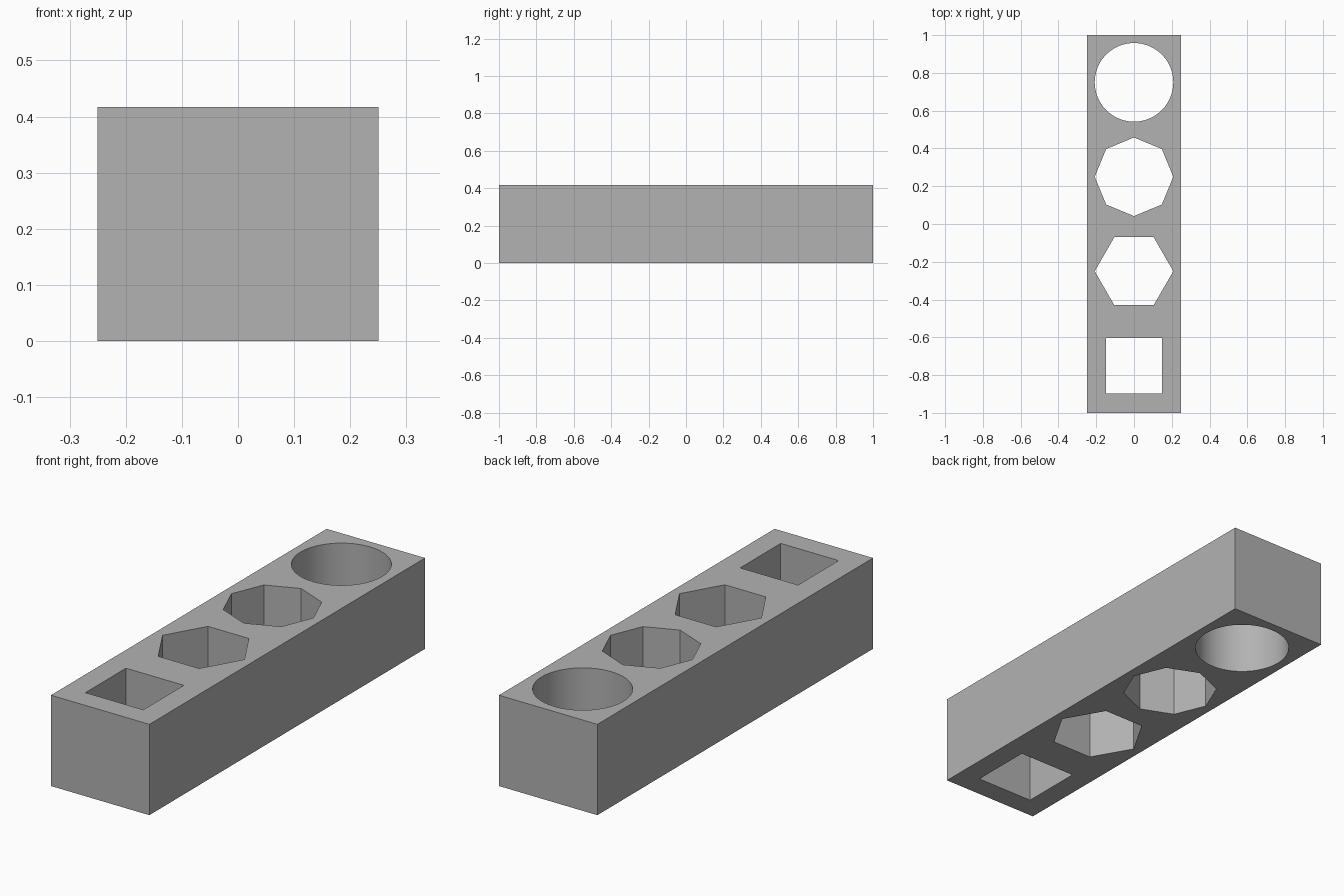
import bpy
import math

WIDTH, LENGTH, HEIGHT = 0.5, 2.0, 0.417
HOLE_RADIUS = 0.208

cube = bpy.data.objects.get("Cube")
if cube:
    bpy.data.objects.remove(cube, do_unlink=True)

grey = bpy.data.materials.new("plain_grey")
grey.use_nodes = True
colour = (0.448, 0.448, 0.448, 1)
grey.diffuse_color = colour
grey.node_tree.nodes["Principled BSDF"].inputs["Base Color"].default_value = colour

# Rectangular bar
bpy.ops.mesh.primitive_cube_add(size=1, location=(0, 0, HEIGHT / 2))
bar = bpy.context.object
bar.name = "bar_with_holes"
bar.scale = (WIDTH, LENGTH, HEIGHT)
bpy.ops.object.transform_apply(location=True, rotation=True, scale=True)
bar.data.materials.append(grey)


def cut_hole(sides, y, turn):
    """Cut a vertical through hole shaped as a regular polygon."""
    bpy.ops.mesh.primitive_cylinder_add(
        vertices=sides, radius=HOLE_RADIUS, depth=HEIGHT * 2,
        location=(0, y, HEIGHT / 2), rotation=(0, 0, turn))
    cutter = bpy.context.object
    cutter.name = "hole_cutter"
    cutter.hide_render = True
    cutter.data.materials.append(grey)
    bpy.ops.object.select_all(action="DESELECT")
    bpy.context.view_layer.objects.active = bar
    bar.select_set(True)
    mod = bar.modifiers.new("hole", "BOOLEAN")
    mod.operation = "DIFFERENCE"
    mod.solver = "EXACT"
    mod.object = cutter
    bpy.ops.object.modifier_apply(modifier=mod.name)
    bpy.data.objects.remove(cutter, do_unlink=True)


# Square, hexagonal, octagonal and round holes, front to back
cut_hole(4, -0.75, math.pi / 4)
cut_hole(6, -0.25, math.pi / 2)
cut_hole(8, 0.25, 0)
cut_hole(96, 0.75, 0)

# Smooth the round hole only; all other edges stay sharp
bpy.ops.object.shade_smooth_by_angle(angle=math.radians(20))
